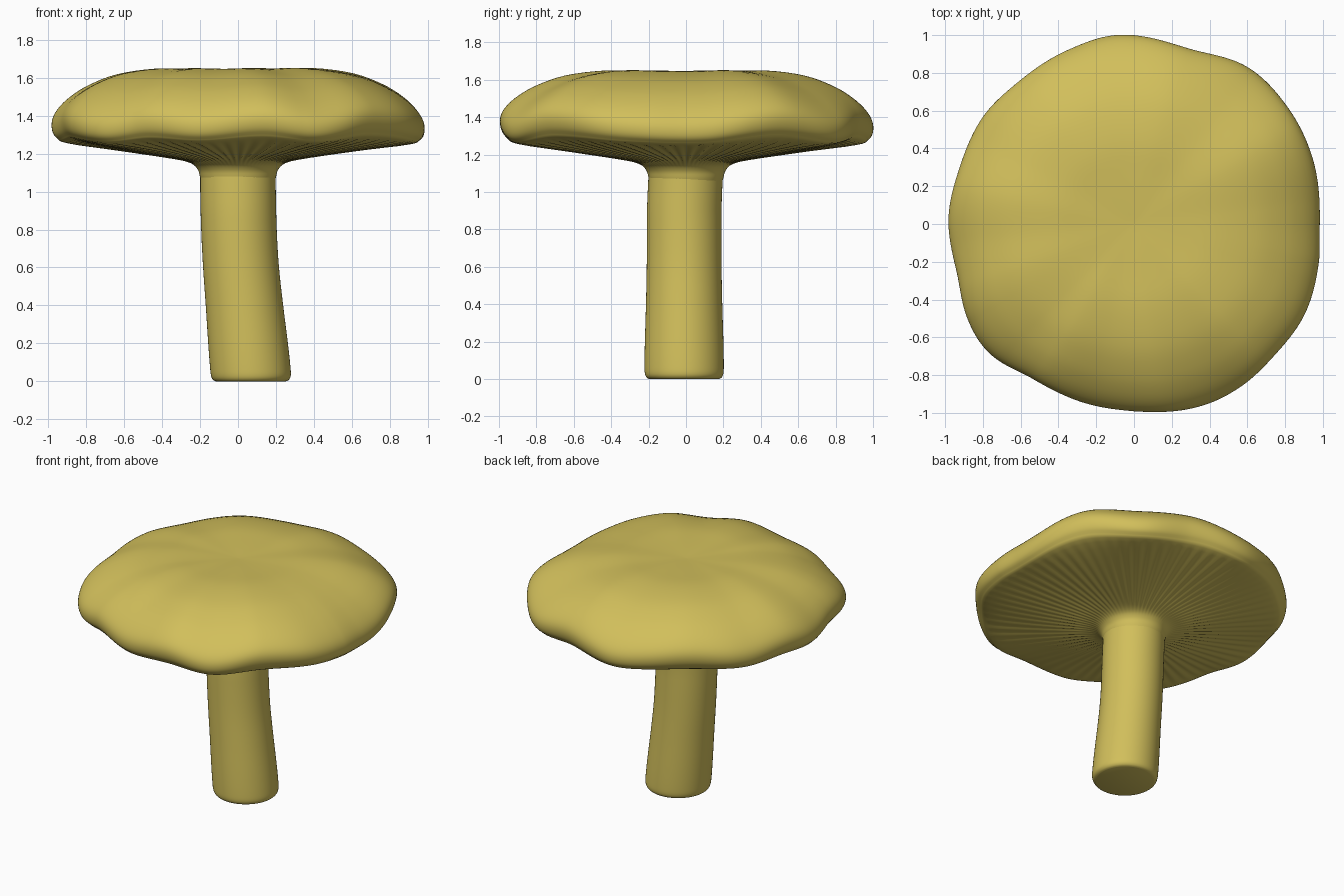
import bpy, bmesh, math

if "Cube" in bpy.data.objects:
    bpy.data.objects.remove(bpy.data.objects["Cube"])

gold = bpy.data.materials.new("mustard_yellow")
gold.diffuse_color = (0.64, 0.52, 0.105, 1)
gold.use_nodes = True
gold.node_tree.nodes["Principled BSDF"].inputs["Base Color"].default_value = gold.diffuse_color


def spline(p0, p1, p2, p3, t):
    """Catmull-Rom interpolation of one value."""
    return 0.5 * (2 * p1 + (p2 - p0) * t + (2 * p0 - 5 * p1 + 4 * p2 - p3) * t * t
                  + (3 * p1 - p0 - 3 * p2 + p3) * t ** 3)


def smooth_path(pts, n):
    """Refine an open list of tuples with n steps per span."""
    q = [pts[0]] + pts + [pts[-1]]
    out = [tuple(spline(*c, k / n) for c in zip(*q[i:i + 4]))
           for i in range(len(pts) - 1) for k in range(n)]
    return out + [pts[-1]]


def around(table, deg):
    """Interpolate a table of (angle, value) round the full circle."""
    ext = [(a - 360, v) for a, v in table[-2:]] + table + [(a + 360, v) for a, v in table[:3]]
    for i in range(1, len(ext) - 2):
        if ext[i][0] <= deg < ext[i + 1][0]:
            t = (deg - ext[i][0]) / (ext[i + 1][0] - ext[i][0])
            return spline(*[e[1] for e in ext[i - 1:i + 3]], t)


def skin(name, rings):
    """Loft rings of points into a closed, smooth shaded object."""
    bm = bmesh.new()
    vs = [[bm.verts.new(p) for p in ring] for ring in rings]
    n = len(vs[0])
    for a, b in zip(vs, vs[1:]):
        for j in range(n):
            bm.faces.new((a[j], a[(j + 1) % n], b[(j + 1) % n], b[j]))
    bm.faces.new(vs[0])
    bm.faces.new(vs[-1])
    bmesh.ops.recalc_face_normals(bm, faces=bm.faces)
    me = bpy.data.meshes.new(name)
    bm.to_mesh(me)
    bm.free()
    me.materials.append(gold)
    ob = bpy.data.objects.new(name, me)
    bpy.context.collection.objects.link(ob)
    bpy.ops.object.select_all(action='DESELECT')
    ob.select_set(True)
    bpy.context.view_layer.objects.active = ob
    bpy.ops.object.shade_smooth_by_angle(angle=math.radians(50))


# Cap: lathed profile, wavy outline, drooping lobes and fine gills below
outline = [(0, .985), (21, 1.01), (38, 1.024), (54, 1.027), (72, .975), (95, 1.006),
           (110, .988), (129, .972), (144, .982), (162, .972), (178, .984), (196, .975),
           (211, 1.019), (222, 1.028), (236, .982), (256, .985), (270, .993), (290, 1.028),
           (303, 1.032), (317, 1.02), (332, 1.024), (349, 1.0)]
droop = [(6, -.025), (30, .035), (52, -.02), (75, .025), (97, -.02), (125, .02),
         (150, -.015), (168, .01), (185, -.015), (202, .015), (225, -.025), (240, .01),
         (258, -.015), (278, .02), (295, -.02), (314, .035), (343, -.015)]
profile = smooth_path([
    (.004, 1.636), (.25, 1.645), (.45, 1.646), (.65, 1.616), (.8, 1.56), (.9, 1.5),
    (.965, 1.44), (.995, 1.385), (.995, 1.33), (.97, 1.29), (.91, 1.261), (.6, 1.213),
    (.35, 1.175), (.25, 1.15), (.212, 1.115), (.2, 1.075), (.185, 1.03)], 4)
SEG, GILLS = 360, 72
under = 40                                    # profile index where the gills begin
rings = []
for i, (rn, z) in enumerate(profile):
    ring = []
    gill = 0.003 * max(0, min(1, (.95 - rn) / .1, (rn - .22) / .15)) if i >= under else 0
    wave = rn ** 2.5 if i < 32 else rn ** 4 * (1 - .5 * min(1, (i - 32) / 12))
    for j in range(SEG):
        a = 2 * math.pi * j / SEG
        d = j * 360 / SEG
        r = rn * (1 + (around(outline, d) - 1) * rn ** 1.5)
        dz = around(droop, d) * wave + gill * math.cos(GILLS * a)
        ring.append((r * math.cos(a), r * math.sin(a), z + dz))
    rings.append(ring)
skin("cap", rings)

# Stem: gently leaning tube, wider at the foot (centre x, radius, z)
stem = smooth_path(
    [(.068, .185, 0), (.068, .2, .008), (.068, .21, .03), (.064, .212, .08), (.053, .21, .2),
     (.034, .204, .4), (.016, .2, .6), (.005, .199, .8), (0, .199, 1.0), (0, .198, 1.14)], 4)
rings = [[(x + r * math.cos(k * math.pi / 32), -.01 * (1 - max(0, z - .9) / .24) + r * math.sin(k * math.pi / 32), z)
          for k in range(64)] for x, r, z in stem]
skin("stem", rings)
